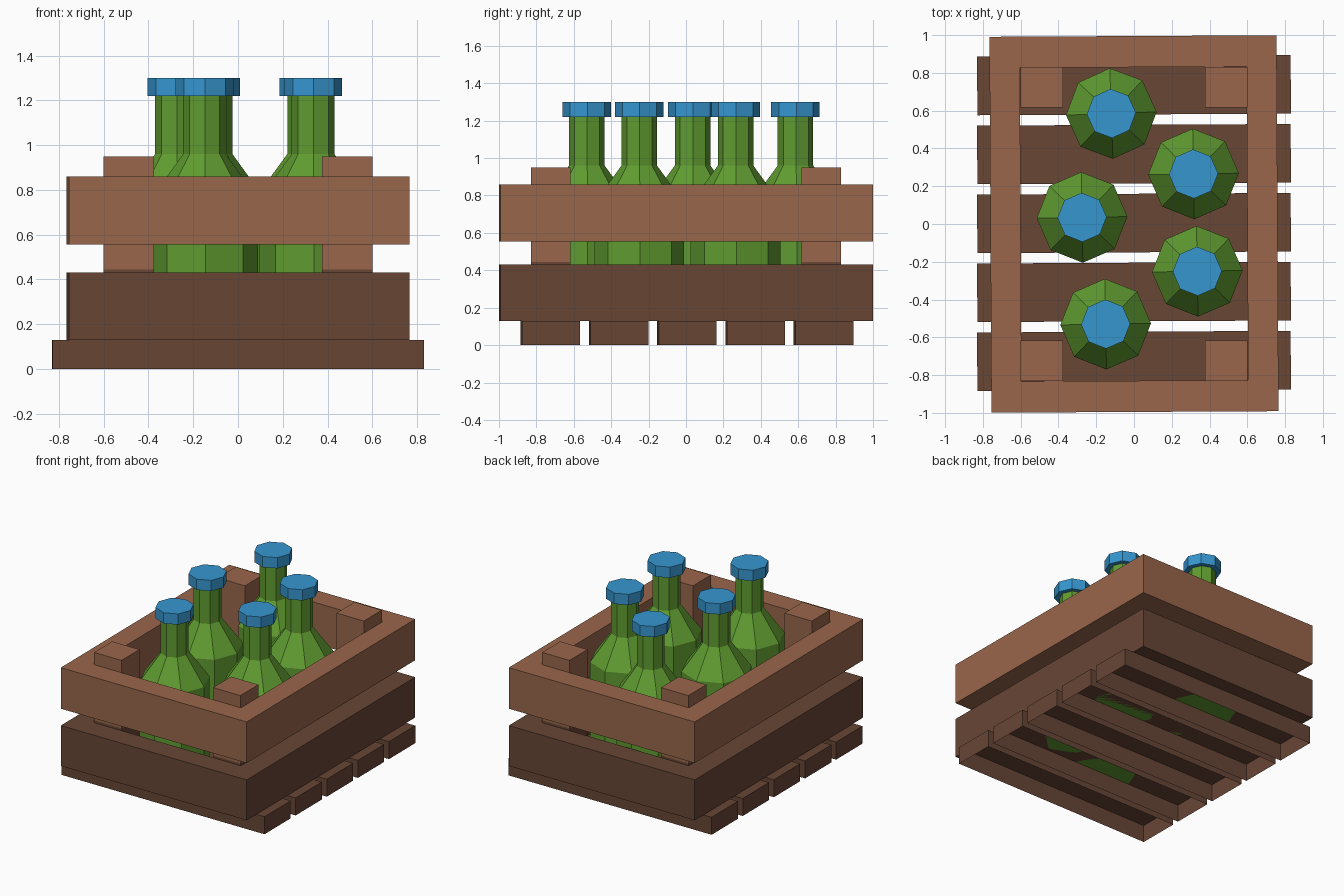
import bpy, bmesh, math
from mathutils import Matrix

cube = bpy.data.objects.get("Cube")
if cube:
    bpy.data.objects.remove(cube, do_unlink=True)


def material(name, rgb):
    m = bpy.data.materials.new(name)
    m.use_nodes = True
    m.diffuse_color = (*rgb, 1)
    m.node_tree.nodes["Principled BSDF"].inputs["Base Color"].default_value = (*rgb, 1)
    return m


LIGHT_WOOD = material("light wood", (0.319, 0.133, 0.07))
DARK_WOOD = material("dark wood", (0.138, 0.061, 0.036))
GLASS = material("green glass", (0.117, 0.332, 0.03))
CAP = material("blue cap", (0.037, 0.305, 0.624))
SKEW = math.radians(0.3)


def finish(name, bm, mats, loc=(0, 0, 0), turn=0.0):
    mesh = bpy.data.meshes.new(name)
    bm.normal_update()
    bm.to_mesh(mesh)
    bm.free()
    for m in mats:
        mesh.materials.append(m)
    ob = bpy.data.objects.new(name, mesh)
    ob.location = loc
    ob.rotation_euler.z = turn
    bpy.context.collection.objects.link(ob)
    return ob


def box(name, x, y, z0, z1, half_x, half_y, mat, open_bottom=False, turn=0.0):
    bm = bmesh.new()
    size = Matrix.Diagonal((2 * half_x, 2 * half_y, z1 - z0, 1))
    bmesh.ops.create_cube(bm, size=1, matrix=size)
    if open_bottom:
        bm.normal_update()
        under = [f for f in bm.faces if f.normal.z < -0.9]
        bmesh.ops.delete(bm, geom=under, context='FACES_ONLY')
    return finish(name, bm, [mat], (x, y, (z0 + z1) / 2), turn)


def frame(name, z0, z1, mat):
    """Rectangular ring of boards."""
    bm = bmesh.new()
    loops = []
    for hx, hy, z in ((0.76, 0.995, z0), (0.76, 0.995, z1), (0.6, 0.83, z1), (0.6, 0.83, z0)):
        loops.append([bm.verts.new((sx * hx, sy * hy, z))
                      for sx, sy in ((-1, -1), (1, -1), (1, 1), (-1, 1))])
    for i in range(4):
        a, b = loops[i], loops[(i + 1) % 4]
        for j in range(4):
            k = (j + 1) % 4
            bm.faces.new((a[j], a[k], b[k], b[j]))
    finish(name, bm, [mat], turn=SKEW)


def lathe(name, profile, mat, loc, turn, sides=8):
    """Faceted turned shape with flat ends."""
    bm = bmesh.new()
    rings = [[bm.verts.new((r * math.cos(math.tau * i / sides),
                            r * math.sin(math.tau * i / sides), z))
              for i in range(sides)] for r, z in profile]
    for a, b in zip(rings, rings[1:]):
        for i in range(sides):
            k = (i + 1) % sides
            bm.faces.new((a[i], a[k], b[k], b[i]))
    bm.faces.new(rings[0][::-1])
    bm.faces.new(rings[-1])
    finish(name, bm, [mat], loc, turn)


# Floor slats, open underneath
for i in range(5):
    box(f"floor_slat_{i + 1}", 0, -0.725 + i * 0.365, 0, 0.13, 0.83, 0.155,
        DARK_WOOD, open_bottom=True, turn=SKEW)

# Lower and upper crate walls
frame("lower_wall", 0.13, 0.43, DARK_WOOD)
frame("upper_wall", 0.555, 0.86, LIGHT_WOOD)

# Corner posts: dark foot, light upper part
for side, sx in (("left", 1), ("right", -1)):
    for end, sy in (("front", -1), ("back", 1)):
        x, y = sx * 0.488, sy * 0.724
        box(f"{end}_{side}_post_foot", x, y, 0.13, 0.445, 0.112, 0.106, DARK_WOOD)
        box(f"{end}_{side}_post", x, y, 0.445, 0.95, 0.112, 0.106, LIGHT_WOOD)

# Bottles with caps
BOTTLE = ((0.24, 0.13), (0.24, 0.76), (0.095, 0.96), (0.095, 1.22))
LID = ((0.13, 1.22), (0.13, 1.3))
PLACES = ((-0.12, 0.585, 2), (0.315, 0.265, 1), (-0.275, 0.035, 1),
          (0.335, -0.25, 1), (-0.15, -0.53, 1))
for n, (x, y, degrees) in enumerate(PLACES, 1):
    turn = math.radians(degrees)
    lathe(f"bottle_{n}", BOTTLE, GLASS, (x, y, 0), turn)
    lathe(f"bottle_cap_{n}", LID, CAP, (x, y, 0), turn)
